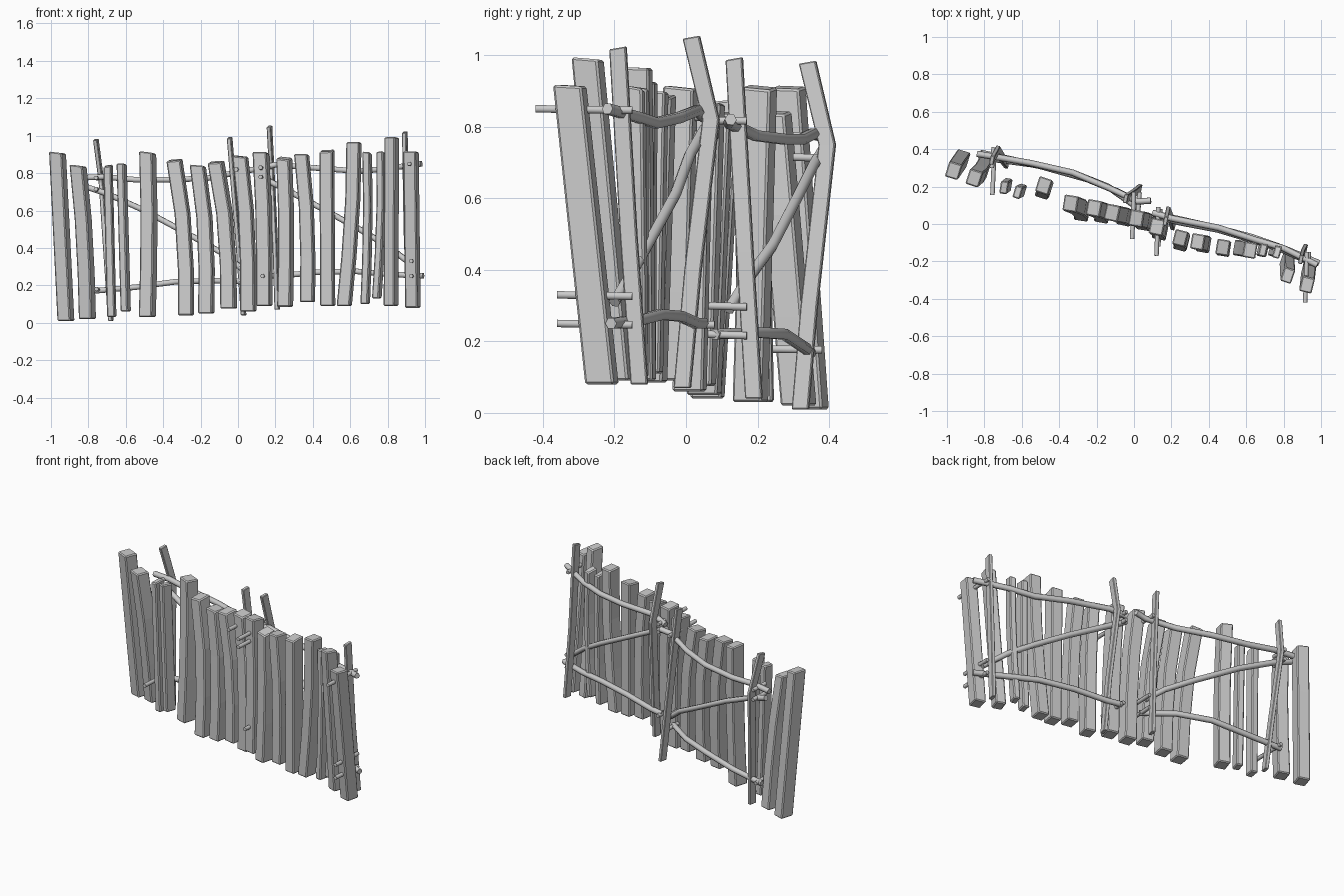
import bpy, bmesh, math, random
from mathutils import Vector

random.seed(4)


def finish(bm, name, bevel):
    bmesh.ops.recalc_face_normals(bm, faces=bm.faces)
    me = bpy.data.meshes.new(name)
    bm.to_mesh(me)
    bm.free()
    ob = bpy.data.objects.new(name, me)
    bpy.context.collection.objects.link(ob)
    mod = ob.modifiers.new("worn_edges", 'BEVEL')
    mod.width = bevel
    mod.segments = 1
    mod.angle_limit = math.radians(50)
    return ob


def timber(name, stations, yaw, bevel, tilt=(0, 0)):
    """Square timber from horizontal sections (x, y, z, width, depth)."""
    bm = bmesh.new()
    c, s = math.cos(yaw), math.sin(yaw)
    rings = []
    for i, (x, y, z, w, d) in enumerate(stations):
        ring = []
        for u, v in ((-1, -1), (1, -1), (1, 1), (-1, 1)):
            a, b = u * w / 2, v * d / 2
            dz = u * tilt[0] + v * tilt[1] if i == len(stations) - 1 else 0
            ring.append(bm.verts.new((x + a * c - b * s, y + a * s + b * c, z + dz)))
        rings.append(ring)
    for r0, r1 in zip(rings, rings[1:]):
        for k in range(4):
            bm.faces.new((r0[k], r0[(k + 1) % 4], r1[(k + 1) % 4], r1[k]))
    bm.faces.new(rings[0][::-1])
    bm.faces.new(rings[-1])
    return finish(bm, name, bevel)


def stick(name, pts, r):
    """Round branch along a path."""
    cu = bpy.data.curves.new(name, 'CURVE')
    cu.dimensions = '3D'
    cu.bevel_depth = r
    cu.bevel_resolution = 1
    cu.use_fill_caps = True
    sp = cu.splines.new('POLY')
    sp.points.add(len(pts) - 1)
    for p, co in zip(sp.points, pts):
        p.co = (*co, 1)
    sp.use_smooth = True
    ob = bpy.data.objects.new(name, cu)
    bpy.context.collection.objects.link(ob)
    return ob


# Palings: x bottom, x top, y bottom, y top, z bottom, z top, width, bow in x
planks = [
    (-.92, -.965, .35, .285, .01, .91, .072, .0),
    (-.805, -.855, .315, .245, .02, .84, .072, .01),
    (-.675, -.695, .21, .195, .03, .84, .042, .0),
    (-.60, -.622, .18, .17, .06, .85, .040, .0),
    (-.485, -.483, .18, .205, .03, .91, .072, .008),
    (-.278, -.34, .06, .11, .04, .87, .075, .022),
    (-.17, -.215, .05, .085, .05, .84, .075, .02),
    (-.05, -.118, .035, .06, .075, .86, .075, .022),
    (.055, .012, .01, .03, .06, .89, .075, .015),
    (.14, .122, -.04, -.015, .09, .91, .075, .008),
    (.252, .247, -.10, -.075, .085, .88, .070, .008),
    (.372, .34, -.11, -.095, .11, .90, .070, .014),
    (.48, .475, -.13, -.125, .09, .92, .070, .0),
    (.568, .62, -.13, -.14, .09, .965, .070, .012),
    (.68, .69, -.14, -.14, .10, .91, .040, .008),
    (.742, .765, -.14, -.15, .13, .91, .038, .01),
    (.818, .822, -.19, -.275, .09, .99, .060, .0),
    (.935, .925, -.235, -.325, .08, .915, .068, .0),
]
for i, (xb, xt, yb, yt, zb, zt, w, bow) in enumerate(planks):
    st = []
    for t, f in ((0, 0), (.3, .8), (.65, 1), (1, 0)):
        st.append((xb + (xt - xb) * t + bow * f, yb + (yt - yb) * t,
                   zb + (zt - zb) * t, w, w * .55 + .045))
    timber(f"paling_{i + 1}", st, math.radians(random.uniform(-20, -8)), .006,
           (random.uniform(-.005, .005), random.uniform(-.007, .007)))

# Thin leaning posts behind the palings
posts = [
    [(-.68, .32, .01), (-.70, .345, .3), (-.73, .395, .75), (-.76, .34, .98)],
    [(.03, .19, .04), (.0, .165, .45), (-.045, .135, .99)],
    [(.21, -.01, .07), (.20, .02, .4), (.18, .07, .82), (.168, .015, 1.05)],
    [(.915, -.13, .08), (.90, -.16, .5), (.892, -.19, 1.02)],
]
for i, pts in enumerate(posts):
    timber(f"back_post_{i + 1}", [(*p, .022, .047) for p in pts],
           math.radians(-12), .003, (0, .004))

# Rails and diagonal braces of the two panels
rails = {
    "left_top_rail": [(-.84, .375, .775), (-.72, .355, .78), (-.55, .325, .765), (-.33, .275, .765),
                      (-.14, .195, .775), (.02, .12, .81), (.09, .125, .82)],
    "left_bottom_rail": [(-.77, .35, .17), (-.55, .32, .19), (-.33, .275, .22),
                         (-.14, .20, .225), (.03, .08, .22)],
    "left_brace": [(-.82, .38, .73), (-.70, .355, .69), (-.5, .31, .60), (-.25, .24, .465),
                   (-.08, .17, .37), (.02, .12, .29)],
    "right_top_rail": [(.10, .06, .82), (.2, .03, .845), (.45, -.02, .825), (.65, -.085, .81),
                       (.80, -.13, .825), (.98, -.22, .85)],
    "right_bottom_rail": [(.13, .05, .25), (.22, .03, .25), (.42, -.015, .27),
                          (.63, -.07, .275), (.80, -.13, .26), (.99, -.21, .25)],
    "right_brace": [(.10, .05, .79), (.24, .01, .72), (.45, -.03, .61), (.65, -.09, .50),
                    (.80, -.14, .41), (.93, -.2, .31)],
}
for name, pts in rails.items():
    stick(name, pts, .017)

# Pegs through the joints, front to back: x, y front, y back, heights
pegs = [
    (-.76, .30, .41, (.775, .715)), (-.757, .155, .38, (.18,)),
    (-.01, -.08, .17, (.82,)), (.02, .05, .17, (.30, .22)),
    (.12, -.17, .09, (.83, .78)), (.13, -.12, .08, (.25,)),
    (.915, -.42, -.15, (.85,)), (.925, -.36, -.15, (.33, .25)),
]
n = 0
for x, y0, y1, heights in pegs:
    for z in heights:
        n += 1
        stick(f"peg_{n}", [(x, y0, z), (x + .01, y1, z - .004)], .012)
